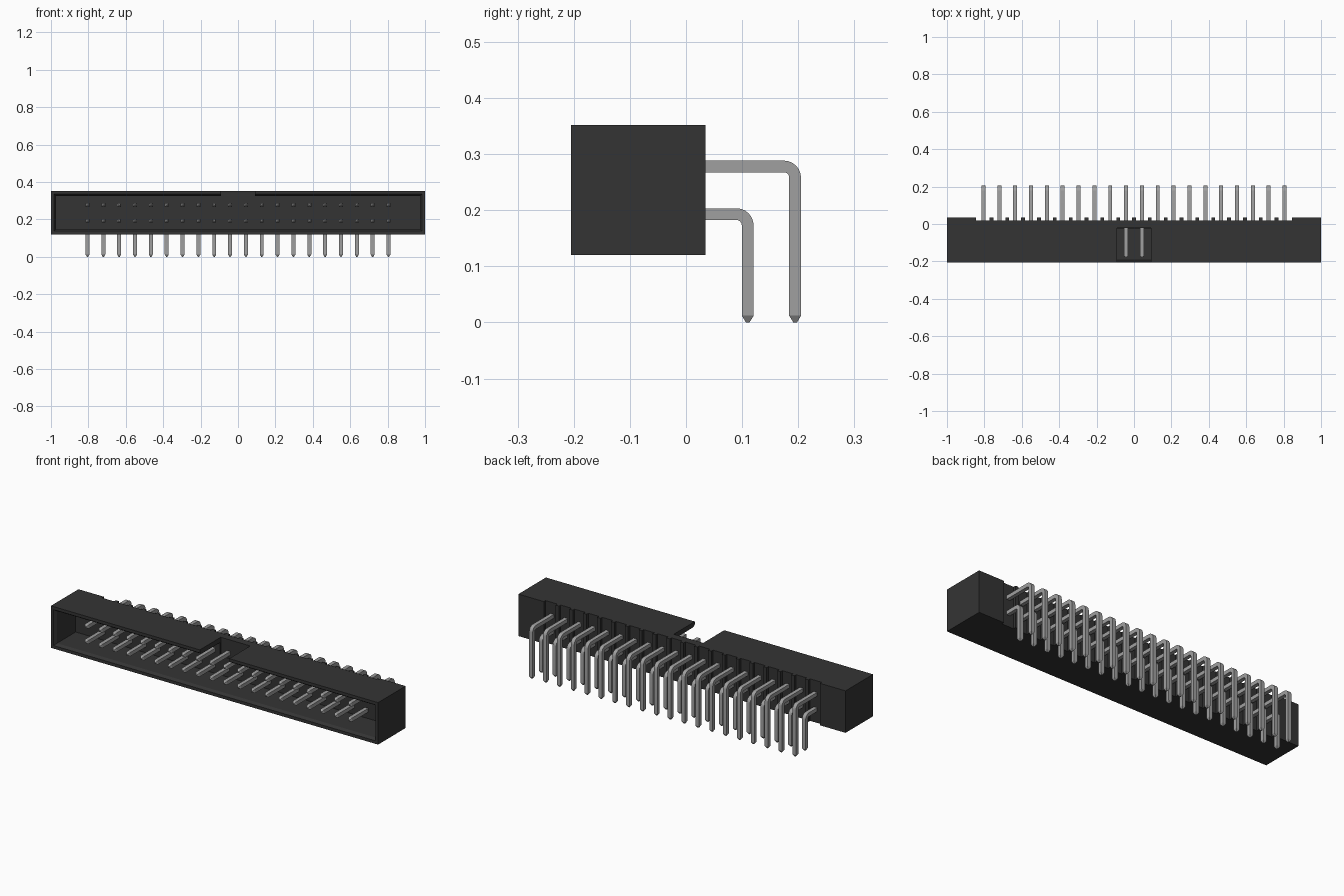
import bpy, bmesh, math
from mathutils import Vector

if "Cube" in bpy.data.objects:
    bpy.data.objects.remove(bpy.data.objects["Cube"], do_unlink=True)

COUNT, PITCH = 20, 0.0847
FIRST = -PITCH * (COUNT - 1) / 2
HALF = 0.0105                      # half width of a pin


def material(name, value, roughness):
    m = bpy.data.materials.new(name)
    m.use_nodes = True
    colour = (value, value, value, 1)
    m.diffuse_color = colour
    bsdf = m.node_tree.nodes["Principled BSDF"]
    bsdf.inputs["Base Color"].default_value = colour
    bsdf.inputs["Roughness"].default_value = roughness
    return m


black = material("black plastic", 0.034, 0.6)
grey = material("grey metal", 0.35, 0.5)


def loft(name, rings, mat):
    """Skin a closed solid through a list of equal-sized rings of points."""
    bm = bmesh.new()
    loops = [[bm.verts.new(p) for p in ring] for ring in rings]
    n = len(loops[0])
    for a, b in zip(loops, loops[1:]):
        for i in range(n):
            j = (i + 1) % n
            bm.faces.new((a[i], a[j], b[j], b[i]))
    bm.faces.new(loops[0][::-1])
    bm.faces.new(loops[-1])
    bmesh.ops.recalc_face_normals(bm, faces=bm.faces)
    mesh = bpy.data.meshes.new(name)
    bm.to_mesh(mesh)
    bm.free()
    mesh.materials.append(mat)
    ob = bpy.data.objects.new(name, mesh)
    bpy.context.collection.objects.link(ob)
    return ob


def activate(ob):
    bpy.ops.object.select_all(action='DESELECT')
    ob.select_set(True)
    bpy.context.view_layer.objects.active = ob


def rect_xz(y, x, z0, z1):
    return [(-x, y, z0), (x, y, z0), (x, y, z1), (-x, y, z1)]


# Housing: plan outline with end blocks and ribs between the pins, extruded up
BACK, RECESS, RIB = 0.035, 0.02, 0.01
plan = [(-1, BACK), (-1, -0.205), (1, -0.205), (1, BACK), (0.845, BACK), (0.845, RECESS)]
for i in reversed(range(COUNT - 1)):
    x = FIRST + (i + 0.5) * PITCH
    plan += [(x + RIB, RECESS), (x + RIB, BACK), (x - RIB, BACK), (x - RIB, RECESS)]
plan += [(-0.845, RECESS), (-0.845, BACK)]
housing = loft("housing", [[(x, y, z) for x, y in plan] for z in (0.12, 0.352)], black)

# Front cavity with a chamfered mouth, and the key notch in the top wall
cavity = loft("cavity_cutter", [
    rect_xz(-0.215, 0.99, 0.13, 0.342),
    rect_xz(-0.19, 0.973, 0.147, 0.325),
    rect_xz(-0.028, 0.973, 0.147, 0.325)], black)
notch = loft("notch_cutter", [
    rect_xz(-0.25, 0.09, 0.25, 0.40),
    rect_xz(-0.022, 0.09, 0.25, 0.40)], black)
for cutter in (cavity, notch):
    cutter.hide_render = True
    mod = housing.modifiers.new("cut", 'BOOLEAN')
    mod.operation = 'DIFFERENCE'
    mod.solver = 'EXACT'
    mod.object = cutter
    activate(housing)
    bpy.ops.object.modifier_apply(modifier=mod.name)
    bpy.data.objects.remove(cutter, do_unlink=True)


def pin_row(name, leg_y, top_z, radius=0.02, steps=6):
    """Right-angle square pins with tapered ends, repeated along x."""
    # stations: y, z, heading angle below horizontal, section scale
    path = [(-0.182, top_z, 0, 0.3), (-0.17, top_z, 0, 1)]
    for i in range(steps + 1):
        a = math.pi / 2 * i / steps
        path.append((leg_y - radius + radius * math.sin(a),
                     top_z - radius + radius * math.cos(a), a, 1))
    path += [(leg_y, 0.012, math.pi / 2, 1), (leg_y, 0, math.pi / 2, 0.3)]
    rings = []
    for y, z, a, s in path:
        up = Vector((0, math.sin(a), math.cos(a))) * HALF * s
        side = Vector((HALF * s, 0, 0))
        c = Vector((FIRST, y, z))
        rings.append([c - side - up, c + side - up, c + side + up, c - side + up])
    ob = loft(name, rings, grey)
    activate(ob)
    bpy.ops.object.shade_smooth_by_angle(angle=math.radians(25))
    arr = ob.modifiers.new("row", 'ARRAY')
    arr.count = COUNT
    arr.use_relative_offset = False
    arr.use_constant_offset = True
    arr.constant_offset_displace = (PITCH, 0, 0)
    return ob


pin_row("lower_pins", 0.11, 0.193)
pin_row("upper_pins", 0.1945, 0.278)
